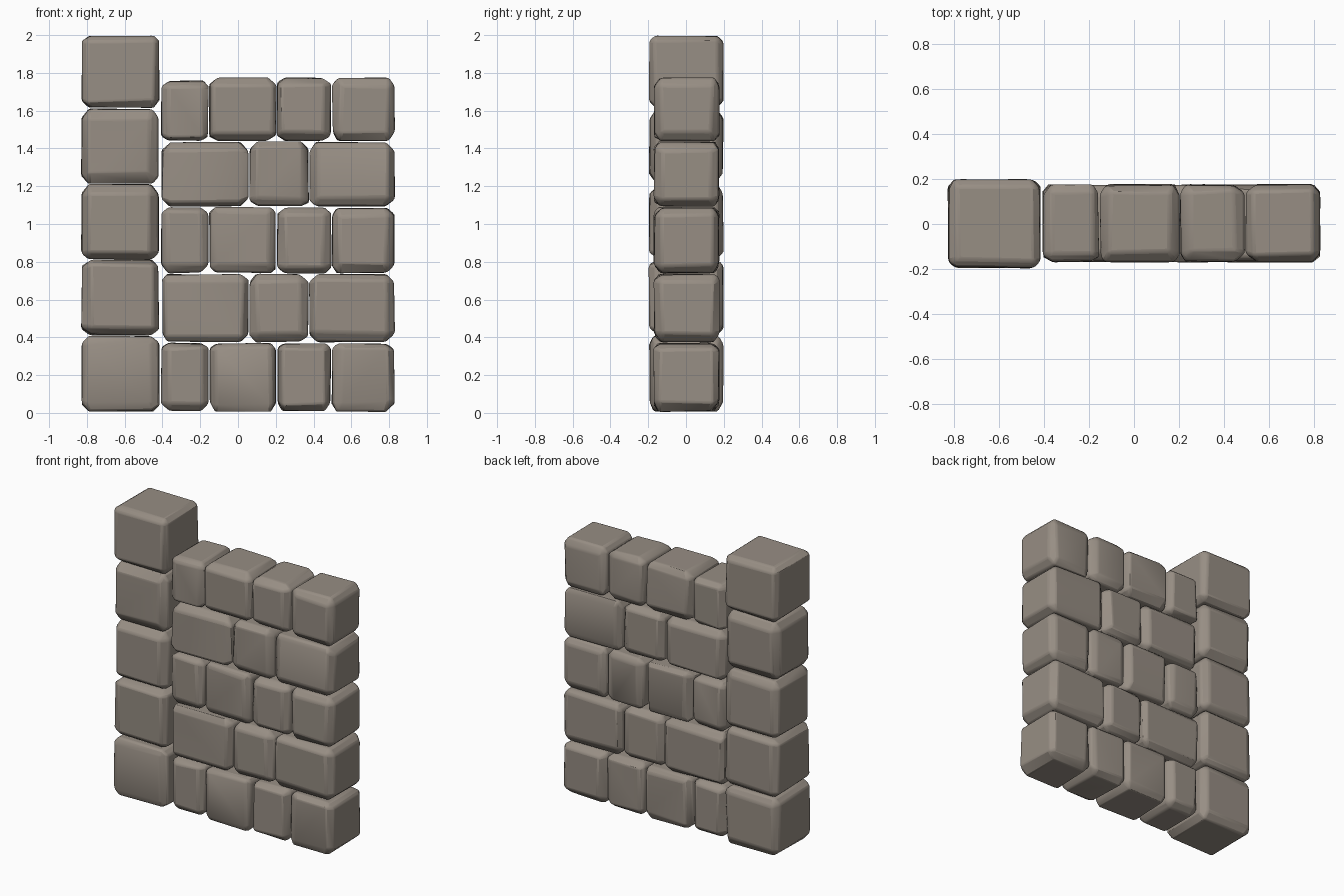
import bpy, bmesh, math, random
from mathutils import Vector
from itertools import product

if "Cube" in bpy.data.objects:
    bpy.data.objects.remove(bpy.data.objects["Cube"])

random.seed(7)
stone = bpy.data.materials.new("warm grey stone")
stone.diffuse_color = (0.31, 0.27, 0.23, 1)
stone.use_nodes = True
stone.node_tree.nodes["Principled BSDF"].inputs["Base Color"].default_value = stone.diffuse_color


def make_stone(name, x0, x1, y0, y1, z0, z1, cut=0.042):
    """Rough block: a box with unevenly chipped edges and softened creases."""
    lo, hi = Vector((x0, y0, z0)), Vector((x1, y1, z1))
    # one chip width per edge direction and side, so edges stay roughly straight
    chip = {(a, s, b): cut * random.uniform(0.65, 1.25)
            for a in range(3) for s in (0, 1) for b in range(3)}
    bm = bmesh.new()
    for corner in product((0, 1), repeat=3):
        for face_axis in range(3):
            p = Vector()
            for a in range(3):
                edge = hi[a] if corner[a] else lo[a]
                inward = -1 if corner[a] else 1
                if a == face_axis:
                    d = random.uniform(0, 0.008)
                else:
                    d = chip[(a, corner[a], face_axis)] + random.uniform(-0.007, 0.007)
                p[a] = edge + inward * d
            bm.verts.new(p)
    hull = bmesh.ops.convex_hull(bm, input=bm.verts[:])
    loose = [v for v in bm.verts if not v.link_faces]
    bmesh.ops.delete(bm, geom=loose, context='VERTS')
    # merge nearly flat triangles back into facets
    bmesh.ops.dissolve_limit(bm, angle_limit=math.radians(7),
                             verts=bm.verts[:], edges=bm.edges[:])
    bmesh.ops.recalc_face_normals(bm, faces=bm.faces[:])
    mesh = bpy.data.meshes.new(name)
    bm.to_mesh(mesh)
    bm.free()
    mesh.materials.append(stone)
    ob = bpy.data.objects.new(name, mesh)
    bpy.context.collection.objects.link(ob)
    soft = ob.modifiers.new("soft creases", 'BEVEL')
    soft.width = 0.012
    soft.segments = 2
    soft.limit_method = 'ANGLE'
    soft.angle_limit = math.radians(25)
    bpy.ops.object.select_all(action='DESELECT')
    ob.select_set(True)
    bpy.context.view_layer.objects.active = ob
    bpy.ops.object.shade_smooth_by_angle(angle=math.radians(30))


# end pillar: five stacked blocks
pillar_z = [0.005, 0.41, 0.812, 1.213, 1.615, 2.0]
for i in range(5):
    make_stone(f"pillar_block_{i + 1}", -0.832, -0.415, -0.198, 0.2,
               pillar_z[i], pillar_z[i + 1], 0.046)

# wall: alternating courses of four and three stones
course_z = [0.005, 0.372, 0.738, 1.09, 1.438, 1.778]
four = [-0.41, -0.155, 0.205, 0.495, 0.832]
three = [-0.405, 0.06, 0.375, 0.832]
for r in range(5):
    xs = three if r % 2 else four
    for i in range(len(xs) - 1):
        top = course_z[r + 1] - (0.016 if r == 4 and i == 0 else 0)
        make_stone(f"wall_stone_{r + 1}_{i + 1}", xs[i], xs[i + 1],
                   -0.172, 0.178, course_z[r], top)
